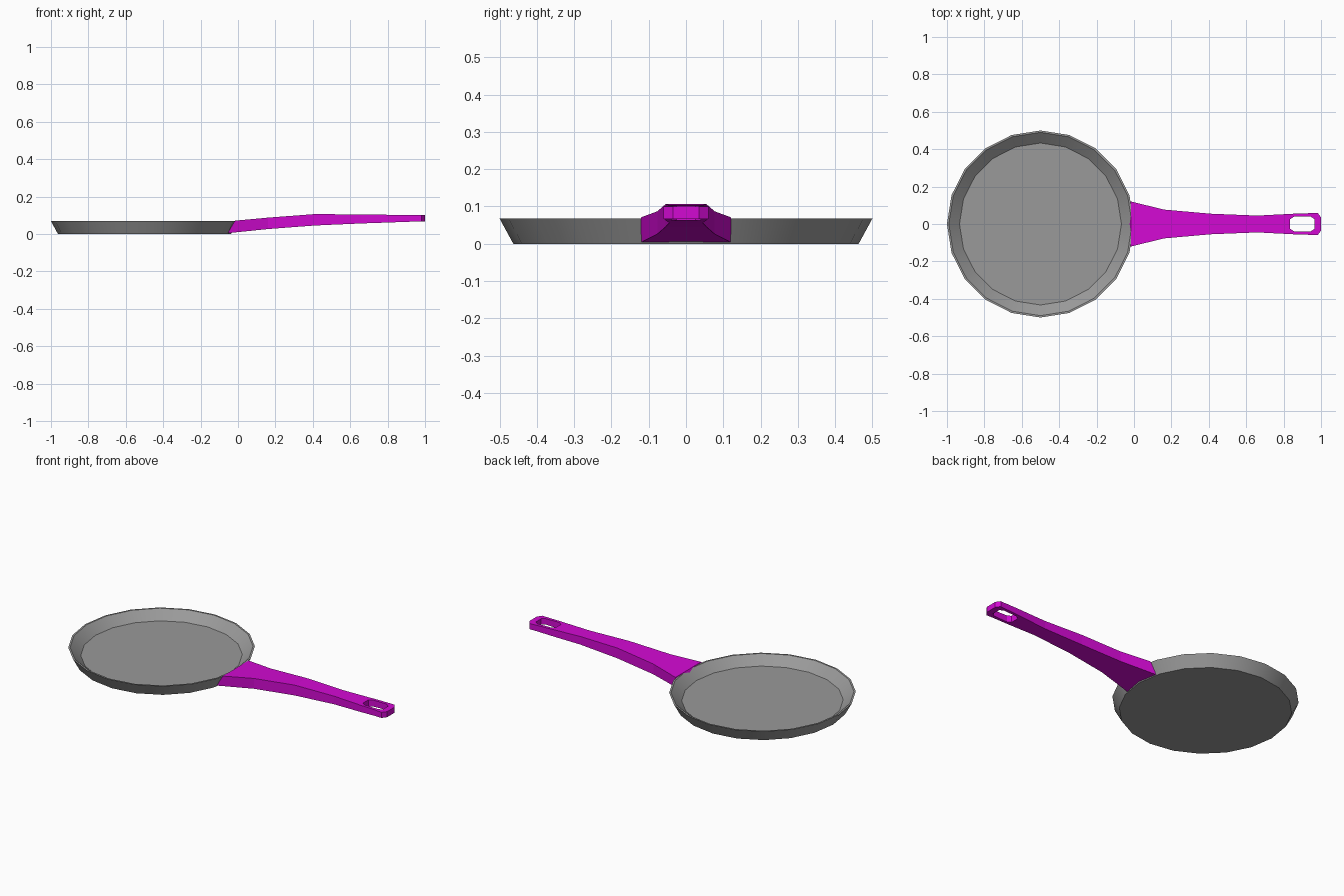
import bpy, bmesh, math

cube = bpy.data.objects.get("Cube")
if cube:
    bpy.data.objects.remove(cube, do_unlink=True)


def make_material(name, rgb):
    mat = bpy.data.materials.new(name)
    mat.use_nodes = True
    mat.diffuse_color = (*rgb, 1)
    mat.node_tree.nodes["Principled BSDF"].inputs["Base Color"].default_value = (*rgb, 1)
    return mat


def finish(bm, name, mat):
    bmesh.ops.recalc_face_normals(bm, faces=bm.faces)
    mesh = bpy.data.meshes.new(name)
    bm.to_mesh(mesh)
    bm.free()
    mesh.materials.append(mat)
    obj = bpy.data.objects.new(name, mesh)
    bpy.context.collection.objects.link(obj)
    bpy.ops.object.select_all(action="DESELECT")
    obj.select_set(True)
    bpy.context.view_layer.objects.active = obj
    return obj


grey = make_material("pan grey", (0.32, 0.32, 0.32))
magenta = make_material("handle magenta", (0.65, 0.003, 0.65))

# Pan: twenty-sided rings from the base, over the rim, down to the floor
SIDES = 20
bm = bmesh.new()
rings = []
for r, z in [(0.463, 0), (0.5, 0.068), (0.49, 0.068), (0.433, 0.02)]:
    angles = [2 * math.pi * i / SIDES for i in range(SIDES)]
    rings.append([bm.verts.new((r * math.cos(a), r * math.sin(a), z)) for a in angles])
for low, high in zip(rings, rings[1:]):
    for i in range(SIDES):
        j = (i + 1) % SIDES
        bm.faces.new((low[i], low[j], high[j], high[i]))
bm.faces.new(rings[0])
bm.faces.new(rings[-1])
pan = finish(bm, "pan", grey)
pan.location.x = -0.5
bpy.ops.object.shade_smooth_by_angle(angle=math.radians(30))

# Handle half: x at top, x at bottom, x at outer edge shift,
# hole half width, half width, top z, bottom z, hole starts here
stations = [
    (-0.015, -0.055, 0, 0.05, 0.12, 0.071, 0.004, False),
    (0.16, 0.16, 0, 0.035, 0.077, 0.087, 0.026, False),
    (0.41, 0.41, 0, 0.025, 0.055, 0.106, 0.045, False),
    (0.66, 0.66, 0, 0.02, 0.045, 0.104, 0.056, False),
    (0.835, 0.835, 0, 0.026, 0.054, 0.102, 0.062, True),
    (0.855, 0.855, 0, 0.039, 0.055, 0.102, 0.063, True),
    (0.945, 0.945, 0, 0.039, 0.058, 0.101, 0.066, True),
    (0.965, 0.965, 0, 0.026, 0.059, 0.1, 0.066, False),
    (1.0, 1.0, -0.018, 0.035, 0.06, 0.1, 0.067, False),
]
bm = bmesh.new()
rows = []
for xt, xb, shift, inner, outer, top, bottom, _ in stations:
    columns = [(0, 0), (inner, 0), (outer, shift)]
    rows.append(([bm.verts.new((xt + s, y, top)) for y, s in columns],
                 [bm.verts.new((xb + s, y, bottom)) for y, s in columns]))
for (t0, b0), (t1, b1), station in zip(rows, rows[1:], stations):
    for c in (0, 1):
        if c == 0 and station[-1]:
            # Wall of the hanging hole
            bm.faces.new((t0[1], t1[1], b1[1], b0[1]))
            continue
        for side0, side1 in ((t0, t1), (b0, b1)):
            bm.faces.new((side0[c], side1[c], side1[c + 1], side0[c + 1]))
    bm.faces.new((t0[2], t1[2], b1[2], b0[2]))
# Root, tip and the two straight ends of the hole
for row, last in ((0, 2), (len(rows) - 1, 2), (4, 1), (7, 1)):
    t, b = rows[row]
    for c in range(last):
        bm.faces.new((t[c], t[c + 1], b[c + 1], b[c]))
bmesh.ops.delete(bm, geom=[v for v in bm.verts if not v.link_faces], context="VERTS")
handle = finish(bm, "handle", magenta)
mirror = handle.modifiers.new("mirror", "MIRROR")
mirror.use_axis = (False, True, False)
